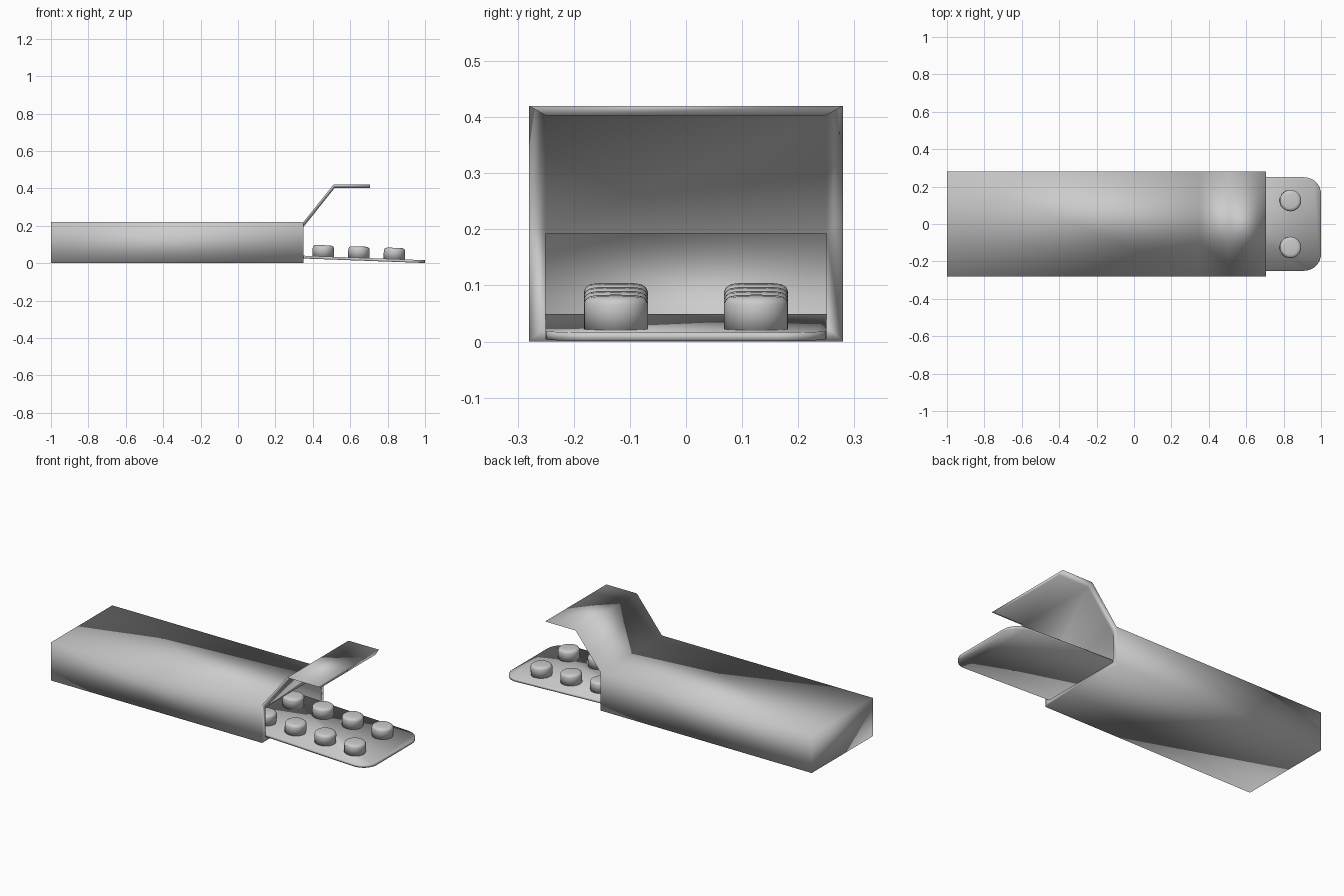
import bpy, bmesh, math
from mathutils import Matrix, Vector

if "Cube" in bpy.data.objects:
    bpy.data.objects.remove(bpy.data.objects["Cube"])


def finish(name, bm):
    bmesh.ops.recalc_face_normals(bm, faces=bm.faces)
    me = bpy.data.meshes.new(name)
    bm.to_mesh(me)
    bm.free()
    ob = bpy.data.objects.new(name, me)
    bpy.context.collection.objects.link(ob)
    for p in me.polygons:
        p.use_smooth = True
    return ob


# carton: hollow sleeve, closed at the back, with a bent open flap
bm = bmesh.new()


def ring(x, w, z0, z1):
    return [bm.verts.new((x, y, z)) for y, z in ((-w, z0), (w, z0), (w, z1), (-w, z1))]


def bridge(a, b):
    for i in range(len(a)):
        j = (i + 1) % len(a)
        bm.faces.new((a[i], a[j], b[j], b[i]))


outer_back, outer_front = ring(-1, .28, 0, .22), ring(.35, .28, 0, .22)
inner_front, inner_back = ring(.35, .25, .027, .193), ring(-.97, .25, .027, .193)
bridge(outer_back, outer_front)
bridge(inner_front, inner_back)
bm.faces.new(outer_back)
bm.faces.new(inner_back)
for i in (0, 1, 3):  # rim around the opening, except at the hinge
    j = (i + 1) % 4
    bm.faces.new((outer_front[i], outer_front[j], inner_front[j], inner_front[i]))

# flap sections run outward from the hinge, underside narrower than the top
section = [outer_front[2], outer_front[3], inner_front[3], inner_front[2]]
for xo, xi in ((.51, .517), (.705, .705)):
    new = [bm.verts.new(c) for c in ((xo, .28, .42), (xo, -.28, .42),
                                     (xi, -.25, .403), (xi, .25, .403))]
    bridge(section, new)
    section = new
bm.faces.new(section)
finish("carton", bm)

# tilted tray, rounded at both ends
SLOPE = .037
X0, X1, W, R = .1, 1.0, .25, .09


def top_z(x):
    return .016 + (1 - x) * SLOPE


bm = bmesh.new()
outline = [(X0, -W)]
for cy, start in ((-W + R, -90), (W - R, 0)):
    for k in range(9):
        a = math.radians(start + 90 * k / 8)
        outline.append((X1 - R + R * math.cos(a), cy + R * math.sin(a)))
outline.append((X0, W))
top = [bm.verts.new((x, y, top_z(x))) for x, y in outline]
bottom = [bm.verts.new((x, y, top_z(x) - .015)) for x, y in outline]
bridge(top, bottom)
bm.faces.new(top)
bm.faces.new(bottom)
finish("tray", bm)

# two rows of rounded tablets, the last pair inside the carton
profile = [(.057, -.004), (.057, .046), (.054, .053), (.047, .058), (.038, .060)]
tilt = Matrix.Rotation(math.atan(SLOPE), 4, 'Y')
for i in range(4):
    for y in (-.125, .125):
        x = .835 - .19 * i
        bm = bmesh.new()
        rings = [[bm.verts.new((r * math.cos(k * math.tau / 32),
                                r * math.sin(k * math.tau / 32), z))
                  for k in range(32)] for r, z in profile]
        for a, b in zip(rings, rings[1:]):
            bridge(a, b)
        bm.faces.new(rings[0])
        bm.faces.new(rings[-1])
        bm.transform(Matrix.Translation((x, y, top_z(x))) @ tilt)
        finish("tablet", bm)
